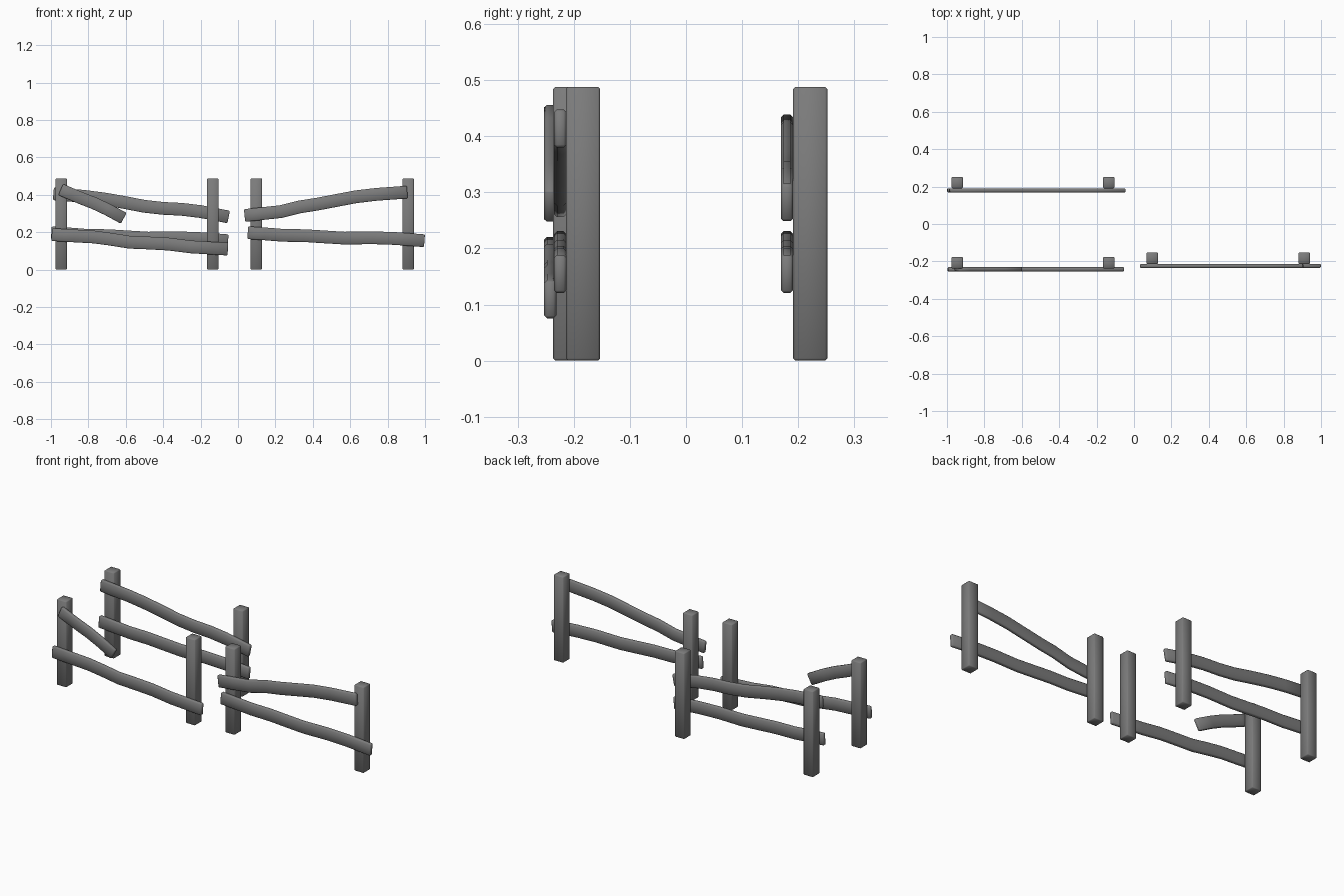
import bpy, bmesh
from mathutils import Vector

if "Cube" in bpy.data.objects:
    bpy.data.objects.remove(bpy.data.objects["Cube"])

wood = bpy.data.materials.new("dark_wood")
wood.diffuse_color = (0.2, 0.2, 0.2, 1)
wood.use_nodes = True
wood.node_tree.nodes["Principled BSDF"].inputs["Base Color"].default_value = wood.diffuse_color


def finish(name, bm, bevel):
    bmesh.ops.recalc_face_normals(bm, faces=bm.faces)
    me = bpy.data.meshes.new(name)
    bm.to_mesh(me)
    bm.free()
    me.materials.append(wood)
    ob = bpy.data.objects.new(name, me)
    bpy.context.collection.objects.link(ob)
    mod = ob.modifiers.new("edge_wear", 'BEVEL')
    mod.width = bevel
    mod.segments = 1
    mod.limit_method = 'ANGLE'
    mod.angle_limit = 0.8
    # soft shading across the chamfers
    for p in me.polygons:
        p.use_smooth = True
    return ob


def post(name, x, y):
    # square upright with chamfered edges
    bm = bmesh.new()
    bmesh.ops.create_cube(bm, size=1)
    for v in bm.verts:
        v.co = Vector((x + v.co.x * 0.061, y + v.co.y * 0.061, 0.244 + v.co.z * 0.488))
    finish(name, bm, 0.004)


def rail(name, path, y, height=0.068, depth=0.022):
    # wavy plank lofted along (x, z) stations
    bm = bmesh.new()
    pts = [Vector((x, 0, z)) for x, z in path]
    rings = []
    for i, p in enumerate(pts):
        t = (pts[min(i + 1, len(pts) - 1)] - pts[max(i - 1, 0)]).normalized()
        n = Vector((-t.z, 0, t.x)) * height / 2
        d = depth / 2
        corners = [p + n + Vector((0, y - d, 0)), p + n + Vector((0, y + d, 0)),
                   p - n + Vector((0, y + d, 0)), p - n + Vector((0, y - d, 0))]
        rings.append([bm.verts.new(c) for c in corners])
    for a, b in zip(rings, rings[1:]):
        for k in range(4):
            j = (k + 1) % 4
            bm.faces.new((a[k], a[j], b[j], b[k]))
    bm.faces.new(rings[0])
    bm.faces.new(rings[-1][::-1])
    finish(name, bm, 0.005)


# posts of the three fence sections
for section, xs, y in (("back", (-0.945, -0.135), 0.2215),
                       ("front_left", (-0.945, -0.135), -0.2065),
                       ("front_right", (0.098, 0.91), -0.1835)):
    for side, x in zip(("left", "right"), xs):
        post(f"{section}_{side}_post", x, y)

# rails shared by the back and right sections
lower = [(0.052, 0.197), (0.14, 0.191), (0.24, 0.183), (0.36, 0.181), (0.47, 0.174),
         (0.57, 0.168), (0.72, 0.17), (0.84, 0.166), (0.997, 0.154)]
rail("front_right_lower_rail", lower, -0.224)
rail("back_lower_rail", [(x - 1.05, z) for x, z in lower], 0.180)
rail("front_right_upper_rail",
     [(0.035, 0.289), (0.13, 0.299), (0.23, 0.31), (0.33, 0.335), (0.42, 0.349),
      (0.53, 0.37), (0.63, 0.389), (0.74, 0.402), (0.905, 0.414)], -0.224)
rail("back_upper_rail",
     [(-0.987, 0.405), (-0.82, 0.391), (-0.72, 0.378), (-0.62, 0.361), (-0.5, 0.338),
      (-0.4, 0.327), (-0.3, 0.322), (-0.2, 0.31), (-0.05, 0.281)], 0.180)

# front left rails, the upper one broken off and drooping
rail("front_left_lower_rail",
     [(-0.996, 0.187), (-0.88, 0.18), (-0.77, 0.174), (-0.68, 0.162), (-0.58, 0.146),
      (-0.48, 0.142), (-0.37, 0.136), (-0.25, 0.121), (-0.054, 0.109)], -0.242)
rail("front_left_broken_rail",
     [(-0.948, 0.428), (-0.89, 0.403), (-0.83, 0.378), (-0.77, 0.355), (-0.7, 0.322),
      (-0.611, 0.274)], -0.242, 0.065)
